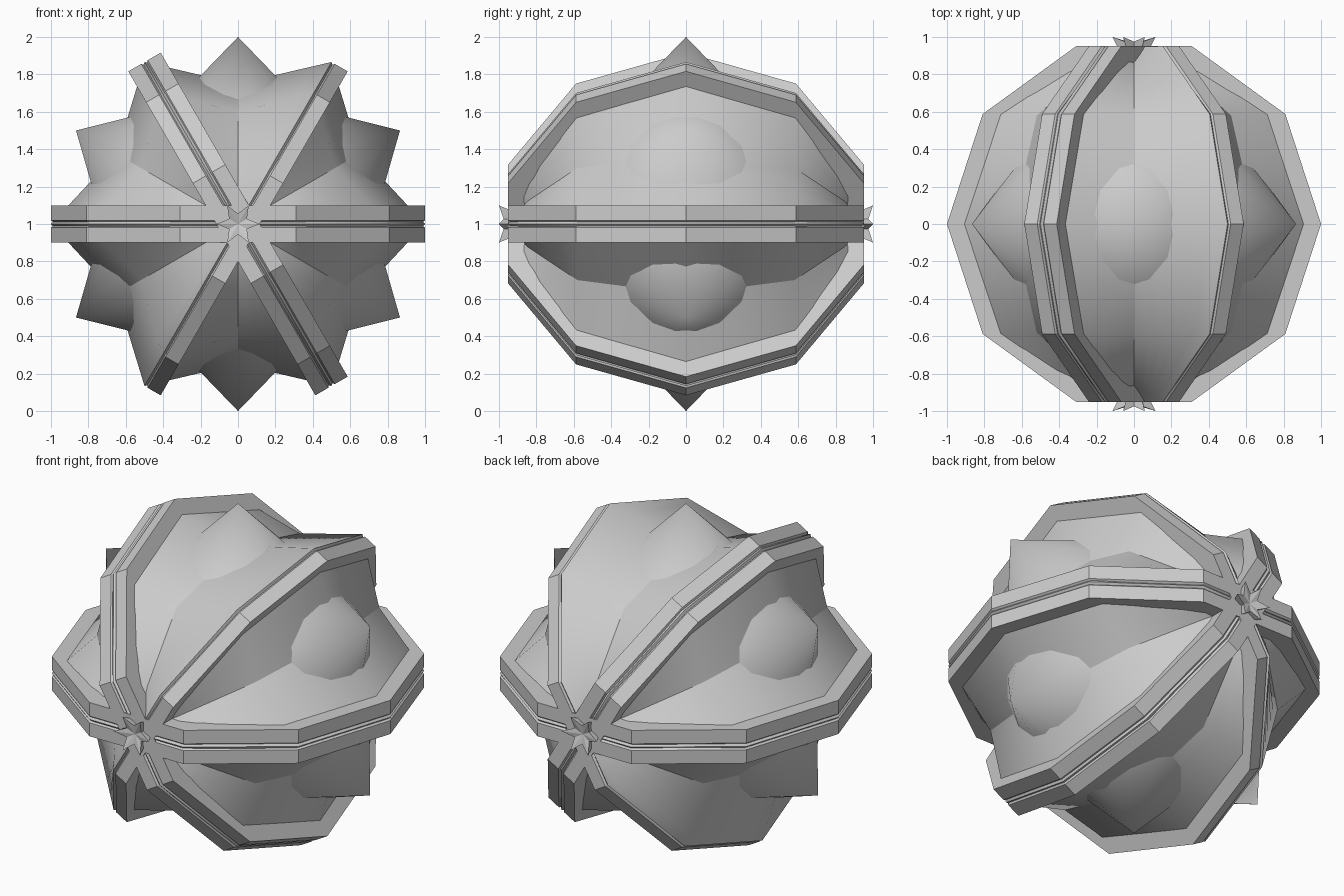
import bpy, bmesh
from math import sin, cos, radians, pi
from mathutils import Matrix, Vector

if "Cube" in bpy.data.objects:
    bpy.data.objects.remove(bpy.data.objects["Cube"])

grey = bpy.data.materials.new("plain grey")
grey.use_nodes = True
GREY = (0.6, 0.6, 0.6, 1)
grey.diffuse_color = GREY
grey.node_tree.nodes["Principled BSDF"].inputs["Base Color"].default_value = GREY


def place(angle, r, y, t=0):
    """Point at radius r along a spoke around the y axis, shifted sideways by t."""
    return Vector((cos(angle) * r - sin(angle) * t, y, 1 + sin(angle) * r + cos(angle) * t))


def finish(name, bm):
    bmesh.ops.remove_doubles(bm, verts=bm.verts, dist=1e-5)
    bmesh.ops.recalc_face_normals(bm, faces=bm.faces)
    mesh = bpy.data.meshes.new(name)
    bm.to_mesh(mesh)
    bm.free()
    mesh.materials.append(grey)
    obj = bpy.data.objects.new(name, mesh)
    bpy.context.collection.objects.link(obj)
    return obj


def skin(bm, rows, closed):
    """Join equal rows of points with quads."""
    rows = [[bm.verts.new(p) for p in row] for row in rows]
    n = len(rows[0])
    for a, b in zip(rows, rows[1:]):
        for i in range(n if closed else n - 1):
            j = (i + 1) % n
            bm.faces.new((a[i], a[j], b[j], b[i]))
    return rows


# Half decagon from the front pole to the back pole, as (radius, y)
rim = [(cos(radians(d)), sin(radians(d))) for d in range(-72, 73, 36)]
rim = [(0, rim[0][1])] + rim + [(0, rim[-1][1])]
valley = [(0, -.93), (.24, -.85), (.6, -.58), (.75, 0), (.6, .58), (.24, .85), (0, .93)]
STEPS = 5

# Fluted body: straight flanks between the six ridges and six valleys
bm = bmesh.new()
for k in range(6):
    for side in (0, 1):
        a0, a1 = radians(60 * (k + side)), radians(60 * k + 30)
        rows = []
        for (r0, y0), (r1, y1) in zip(rim, valley):
            p, q = place(a0, r0, y0), place(a1, r1, y1)
            rows.append([p.lerp(q, s / STEPS) for s in range(STEPS + 1)])
        skin(bm, rows, False)
body = finish("fluted_body", bm)
bm = bmesh.new()
bm.from_mesh(body.data)
for f in bm.faces:
    f.smooth = True
for e in bm.edges:
    mids = [v.co - Vector((0, 0, 1)) for v in e.verts]
    creases = []
    for k in range(12):
        across = Vector((-sin(k * pi / 6), 0, cos(k * pi / 6)))
        creases.append(all(abs(p.dot(across)) < 1e-4 for p in mids))
    e.smooth = not any(creases)
bm.to_mesh(body.data)
bm.free()

# Ribs: two mirrored halves with a shallow groove between; two ribs have one half only
section = [(0, .975), (.02, 1), (.1, 1), (.1, .88), (0, .88)]
for k in range(6):
    sides = {1: (-1,), 4: (1,)}.get(k, (-1, 1))
    bm = bmesh.new()
    for s in sides:
        rows = [[place(radians(60 * k), r * d, y * d, s * t) for t, d in section]
                for r, y in rim]
        rows = skin(bm, rows, True)
        bm.faces.new(rows[0])
        bm.faces.new(rows[-1])
    finish(f"rib_{k + 1}", bm)

# Cone studs in the valleys
for k in range(6):
    a = radians(60 * k + 30)
    out = Vector((cos(a), 0, sin(a)))
    side = Vector((-sin(a), 0, cos(a)))
    axes = Matrix((side, Vector((0, 1, 0)), out)).transposed().to_4x4()
    bm = bmesh.new()
    bmesh.ops.create_cone(bm, cap_ends=True, segments=12, radius1=.46, radius2=0, depth=.46,
                          matrix=Matrix.Translation((0, 0, 1)) @ axes
                          @ Matrix.Translation((0, 0, .77)) @ Matrix.Rotation(pi / 12, 4, 'Z'))
    cone = finish(f"cone_stud_{k + 1}", bm)
    bpy.ops.object.select_all(action='DESELECT')
    cone.select_set(True)
    bpy.context.view_layer.objects.active = cone
    bpy.ops.object.shade_smooth_by_angle(angle=radians(30))

# Dished star at each pole
for name, d in (("front_star", -1), ("back_star", 1)):
    bm = bmesh.new()
    base, top = [], []
    for i in range(12):
        a = i * pi / 6
        tip = i % 2 == 0
        base.append(place(a, .08 if tip else .05, d * .93))
        top.append(place(a, .115 if tip else .055, d * (1 if tip else .975)))
    rows = skin(bm, [base, top], True)
    bm.faces.new(rows[0])
    centre = bm.verts.new((0, d * .965, 1))
    for i in range(12):
        bm.faces.new((rows[1][i], rows[1][(i + 1) % 12], centre))
    finish(name, bm)
